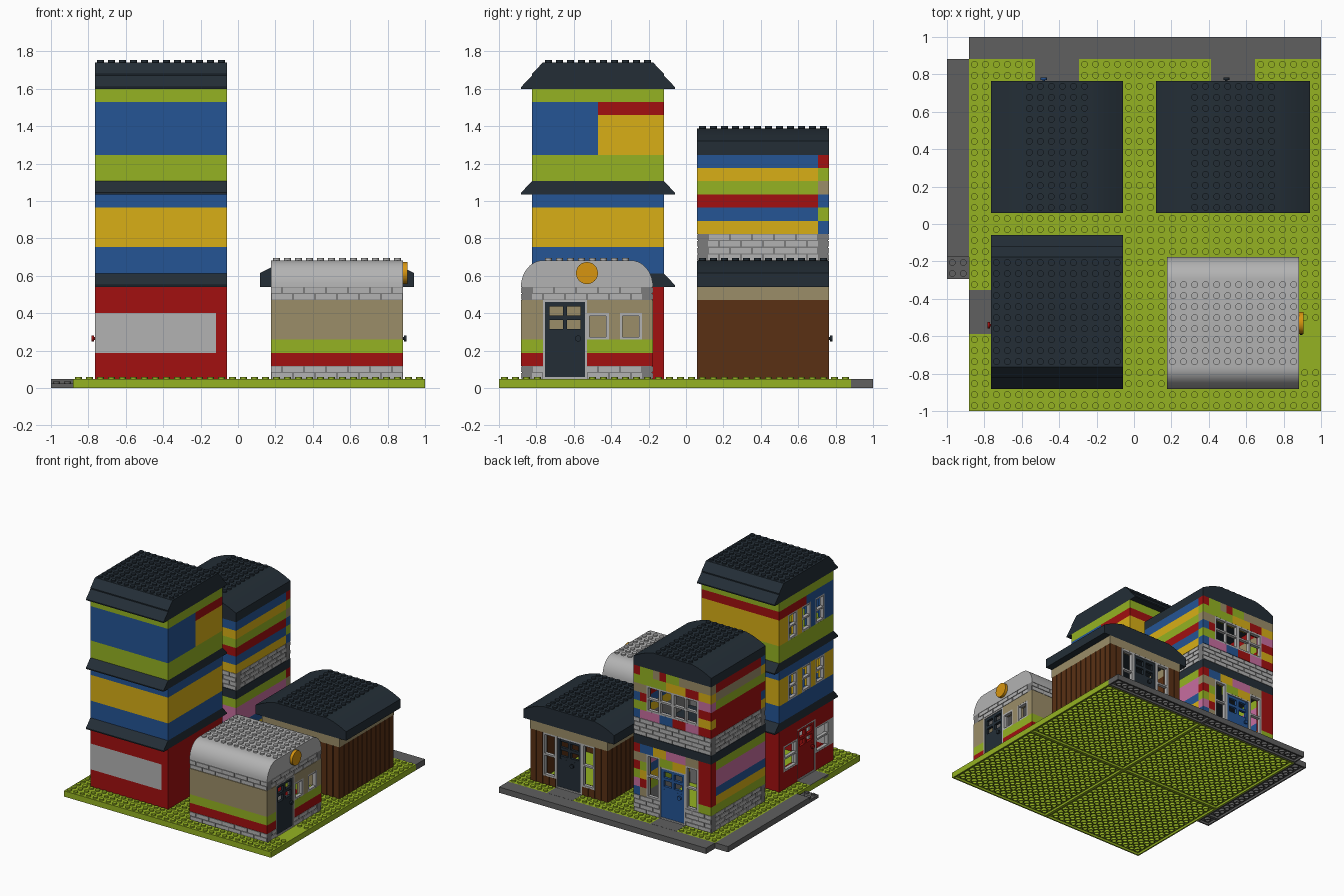
import bpy, bmesh, math, random

if "Cube" in bpy.data.objects:
    bpy.data.objects.remove(bpy.data.objects["Cube"])
random.seed(4)

P = 1 / 17            # stud pitch: everything below is measured in studs
BASE, ROW = 0.8, 1.2  # base thickness and brick height in studs
COL = dict(lime=(.30, .45, .016), red=(.36, .005, .005), blue=(.018, .09, .30),
           yellow=(.69, .43, .008), dark=(.017, .027, .037), tan=(.33, .27, .14),
           brown=(.10, .03, .007), silver=(.45, .45, .45), mortar=(.2, .2, .2),
           pavement=(.115, .115, .115), orange=(.68, .3, .005), pink=(.58, .155, .35))
PARTS = {}


def part(name, col):
    return PARTS.setdefault((name, col), ([], []))


def zrow(r):
    return BASE + ROW * r


def place(b, side, s, d):
    """Map along-wall s and depth d on a 12 x 12 building to plan coordinates."""
    x, y = {'S': (s, d), 'N': (s, 12 - d), 'W': (d, s), 'E': (12 - d, s)}[side]
    return b[0] + x, b[1] + y


def prism(name, col, b, side, poly, d0, d1):
    """Extrude an (s, z) outline through the depth of a wall side."""
    V, F = part(name, col)
    o, n = len(V), len(poly)
    for d in (d0, d1):
        V += [(*place(b, side, s, d), z) for s, z in poly]
    F += [list(range(o, o + n)), list(range(o + n, o + 2 * n))]
    F += [[o + i, o + (i + 1) % n, o + n + (i + 1) % n, o + n + i] for i in range(n)]


def slab(name, col, b, side, s0, s1, d0, d1, z0, z1):
    prism(name, col, b, side, [(s0, z0), (s1, z0), (s1, z1), (s0, z1)], d0, d1)


def box(name, col, x0, x1, y0, y1, z0, z1):
    slab(name, col, (0, 0), 'S', x0, x1, y0, y1, z0, z1)


def disc(s, z, r, n):
    return [(s + r * math.cos(2 * math.pi * i / n), z + r * math.sin(2 * math.pi * i / n)) for i in range(n)]


def stud(name, col, x, y, z):
    V, F = part(name, col)
    o, n = len(V), 12
    for h in (0, .2):
        V += [(px, py, z + h) for px, py in disc(x, y, .3, n)]
    F += [[o + i, o + (i + 1) % n, o + n + (i + 1) % n, o + n + i] for i in range(n)]
    F.append(list(range(o + n, o + 2 * n)))


def tube(name, col, x, y, h):
    V, F = part(name, col)
    o, n = len(V), 10
    for r, z in ((.41, 0), (.41, h), (.3, h), (.3, 0)):
        V += [(px, py, z) for px, py in disc(x, y, r, n)]
    F += [[o + k * n + i, o + k * n + (i + 1) % n, o + (k + 1) % 4 * n + (i + 1) % n, o + (k + 1) % 4 * n + i]
          for k in range(4) for i in range(n)]


def stud_field(name, col, x0, x1, y0, y1, z, skip=()):
    for i in range(x0, x1):
        for j in range(y0, y1):
            if not any(a <= i < c and e <= j < f for a, c, e, f in skip):
                stud(name, col, i + .5, j + .5, z)


def hollow_plate(name, col, x0, x1, y0, y1, top=BASE):
    """Plate with an open underside: top, rim walls and tubes."""
    h, w = .3, .2
    box(name, col, x0, x1, y0, y1, h, top)
    for a, c, e, f in ((x0, x1, y0, y0 + w), (x0, x1, y1 - w, y1),
                       (x0, x0 + w, y0 + w, y1 - w), (x1 - w, x1, y0 + w, y1 - w)):
        box(name, col, a, c, e, f, 0, h)
    for i in range(x0 + 1, x1):
        for j in range(y0 + 1, y1):
            tube(name + '_tubes', col, i, j, h)


def brick(name, b, side, a, c, z, col):
    """One run of wall: masonry, upright planks, random patchwork or plain."""
    if col == 'masonry':
        slab(name + '_mortar', 'mortar', b, side, a, c, .1, 1, z, z + ROW)
        for k in range(2):
            s = -(k % 2)
            while s < c:
                lo, hi = max(s + .08, a), min(s + 1.92, c)
                if hi > lo:
                    slab(name + '_masonry', 'silver', b, side, lo, hi, 0, .11, z + .6 * k + .05, z + .6 * k + .55)
                s += 2
    elif col == 'planks':
        slab(name + '_plank_backing', 'brown', b, side, a, c, .12, 1, z, z + ROW)
        for i in range(a, c):
            prism(name + '_planks', 'brown', (b), side,
                  [(i + .06, z), (i + .94, z), (i + .94, z + ROW), (i + .06, z + ROW)], 0, .13)
    elif col == 'mix':
        while a < c:
            n = min(c, a + random.choice((1, 2, 2, 3)))
            k = random.choice(('red', 'yellow', 'lime', 'blue', 'pink', 'tan', 'red'))
            slab(f'{name}_{k}', k, b, side, a, n, 0, 1, z, z + ROW)
            a = n
    else:
        slab(f'{name}_{col}', col, b, side, a, c, 0, 1, z, z + ROW)


def wall(name, b, side, rows, holes=()):
    first, last = (0, 12) if side in 'NS' else (1, 11)
    for r, spec in enumerate(rows):
        if spec is None:
            continue
        start = first
        for end, col in ([(12, spec)] if isinstance(spec, str) else spec):
            end, a = min(end, last), None
            for s in range(start, end + 1):
                solid = s < end and not any(h[0] <= s < h[1] and h[2] <= r < h[3] for h in holes)
                if solid and a is None:
                    a = s
                if not solid and a is not None:
                    brick(name, b, side, a, s, zrow(r), col)
                    a = None
            start = max(end, first)


def frame(name, col, b, side, s0, s1, z0, z1, nx, nz, w=.25, d0=0, d1=.5):
    """Rectangular frame with glazing bars."""
    for i in range(nx + 1):
        s = s0 + (s1 - s0 - w) * i / nx
        slab(name, col, b, side, s, s + w, d0, d1, z0, z1)
    for i in range(nz + 1):
        z = z0 + (z1 - z0 - w) * i / nz
        slab(name, col, b, side, s0, s1, d0 + .01, d1 - .01, z, z + w)


def window(name, b, side, h, nx=1, nz=2):
    frame(name + '_window', 'silver', b, side, h[0], h[1], zrow(h[2]), zrow(h[3]), nx, nz)


def door(name, col, b, side, h, knob_s):
    s0, s1, z0, z1 = h[0], h[1], zrow(h[2]), zrow(h[3])
    frame(name + '_door_frame', 'silver', b, side, s0, s1, z0, z1, 1, 1, .2, 0, .9)
    mid = z0 + (z1 - z0) * .58
    slab(name + '_door', col, b, side, s0 + .2, s1 - .2, .1, .5, z0 + .2, mid)
    frame(name + '_door', col, b, side, s0 + .2, s1 - .2, mid, z1 - .2, 2, 2, .4, .1, .5)
    prism(name + '_knob', col, b, side, disc(knob_s, 4.5, .28, 10), -.3, -.1)
    prism(name + '_knob', col, b, side, disc(knob_s, 4.5, .12, 8), -.1, .15)


# base: four green plates, pavement and studs
A, B, C, D = (2, 3), (18, 2), (2, 18), (18, 18)
for x in (0, 16):
    for y in (0, 16):
        hollow_plate('base', 'lime', x, x + 16, y, y + 16)
    hollow_plate('back_pavement', 'pavement', x, x + 16, 32, 34)
hollow_plate('side_pavement', 'pavement', -2, 0, 14, 32)
hollow_plate('side_pavement_end', 'pavement', -2, 0, 12, 14, .4)
stud_field('side_pavement_studs', 'pavement', -2, 0, 12, 14, .4)
paths = [(6, 10, 30, 32), (22, 26, 30, 32), (0, 2, 7, 11)]
for a, c, e, f in paths:
    box('path', 'pavement', a, c, e, f, .5, BASE + .015)
stud_field('base_studs', 'lime', 0, 32, 0, 32, BASE,
           paths + [(30, 32, 4, 8)] + [(b[0], b[0] + 12, b[1], b[1] + 12) for b in (A, B, C, D)])

# tower: three storeys with eaves front and back
low = ['red'] * 7 + [None] + ['blue'] * 2 + ['yellow'] * 3 + ['blue', None, 'lime', 'lime']
split = [[(6, 'blue'), (12, 'yellow')]] * 3 + [[(6, 'blue'), (12, 'red')]]
panel = [(0, 11, 2, 5)]
wall('tower_front', A, 'S', low + ['blue'] * 4 + ['lime'], panel)
slab('tower_front_panel', 'silver', A, 'S', 0, 11, 0, 1, zrow(2), zrow(5))
wall('tower_back', A, 'N', low + ['yellow'] * 3 + ['red', 'lime'])
wall('tower_right', A, 'E', low + split + ['lime'])
wins = [(s, s + 2, r, r + 3) for r in (10, 17) for s in (2, 5, 8)] + [(1, 4, 2, 5), (8, 11, 2, 5)]
entry = (4, 8, 0, 6)
wall('tower_left', A, 'W', low + split + ['lime'], wins + [entry])
for h in wins:
    window('tower', A, 'W', h)
door('tower', 'red', A, 'W', entry, 4.8)


def both(half, mid=6):
    """Mirror a half outline about the building centre."""
    return half + [(2 * mid - s, z) for s, z in reversed(half)]


for r in (7, 14):
    z = zrow(r)
    prism('tower_eave', 'dark', A, 'W', both([(-1, z), (-1, z + .15), (0, z + 1.2)]), 0, 12)
z = zrow(22)
prism('tower_roof', 'dark', A, 'W', both([(-1, z), (-1, z + .15), (0, z + 1.2), (0, z + 1.35), (1, z + 2.4)]), 0, 12)
stud_field('tower_roof_studs', 'dark', 2, 14, 4, 14, z + 2.4)

# diner: low building with rounded silver roof
rows = ['masonry', 'red', 'lime', 'tan', 'tan', 'tan', 'masonry']
entry, wins = (2, 6, 0, 6), [(6, 8, 3, 5), (9, 11, 3, 5)]
for side in 'SNW':
    wall('diner_' + side, B, side, rows)
wall('diner_right', B, 'E', rows, wins + [entry])
for h in wins:
    window('diner', B, 'E', h, 1, 1)
door('diner', 'dark', B, 'E', entry, 5.2)
z = zrow(7)
arc = [(2 - 2 * math.cos(t * math.pi / 20), z + 2.4 * math.sin(t * math.pi / 20)) for t in range(11)]
prism('diner_roof', 'silver', B, 'W', both(arc), 0, 12)
stud_field('diner_roof_studs', 'silver', 18, 30, 4, 12, z + 2.4)
prism('diner_sign_disc', 'orange', B, 'E', disc(6, 10.45, 1, 24), -.4, .1)

# patchwork house: two storeys of mixed bricks
ground = ['masonry', 'masonry', 'lime', 'yellow', 'blue', 'pink', 'pink', 'lime', 'dark', 'masonry', 'masonry']
rows = ground + ['yellow', 'blue', 'red', 'lime', 'yellow', 'blue']
wall('house_front', C, 'S', rows)
wall('house_right', C, 'E', rows)
wall('house_left', C, 'W', ground + ['red', 'red', 'red', 'lime', 'tan', 'red'])
entry = (4, 8, 0, 6)
wins = [(2, 4, 2, 7), (8, 10, 2, 7), (2, 6, 12, 15), (6, 10, 12, 15)]
wall('house_back', C, 'N', ['masonry'] * 2 + ['mix'] * 6 + ['dark'] + ['masonry'] * 2 + ['mix'] * 6, wins + [entry])
for h in wins:
    window('house', C, 'N', h, (h[1] - h[0]) // 2)
door('house', 'blue', C, 'N', entry, 4.8)
slab('house_floor', 'dark', C, 'S', 1, 11, 1, 11, zrow(8), zrow(9))
z = zrow(17)
prism('house_roof', 'dark', C, 'S', both([(0, z), (0, z + 1.25), (1, z + 1.75), (2, z + 2.15), (3, z + 2.4)]), 0, 12)
stud_field('house_roof_studs', 'dark', 5, 11, 18, 30, z + 2.4)

# cabin: upright planks with wide curved roof
rows = ['planks'] * 6 + ['tan']
entry, wins = (4, 8, 0, 6), [(2, 4, 1, 6), (8, 10, 1, 6)]
for side in 'SEW':
    wall('cabin_' + side, D, side, rows)
wall('cabin_back', D, 'N', rows, wins + [entry])
for h in wins:
    window('cabin', D, 'N', h)
door('cabin', 'dark', D, 'N', entry, 4.8 + .6)
z = zrow(7)
prism('cabin_roof', 'dark', D, 'S', both([(-1, z), (-1, z + 1.25), (0, z + 1.75), (1, z + 2.15), (2, z + 2.4)]), 0, 12)
stud_field('cabin_roof_studs', 'dark', 20, 28, 18, 30, z + 2.4)

# turn collected geometry into objects
mats = {}
for name, rgb in COL.items():
    mats[name] = bpy.data.materials.new(name)
    mats[name].diffuse_color = (*rgb, 1)
for (name, col), (V, F) in PARTS.items():
    me = bpy.data.meshes.new(name)
    me.from_pydata([((x + 2) * P - 1, y * P - 1, z * P) for x, y, z in V], [], F)
    bm = bmesh.new()
    bm.from_mesh(me)
    bmesh.ops.recalc_face_normals(bm, faces=bm.faces)
    bm.to_mesh(me)
    bm.free()
    me.materials.append(mats[col])
    ob = bpy.data.objects.new(name, me)
    bpy.context.collection.objects.link(ob)
    ob.select_set(True)
    bpy.context.view_layer.objects.active = ob
bpy.ops.object.shade_smooth_by_angle(angle=math.radians(38))

for m in bpy.data.materials:
    if m.users and not m.is_grease_pencil:
        m.use_nodes = True
        m.node_tree.nodes["Principled BSDF"].inputs["Base Color"].default_value = m.diffuse_color
